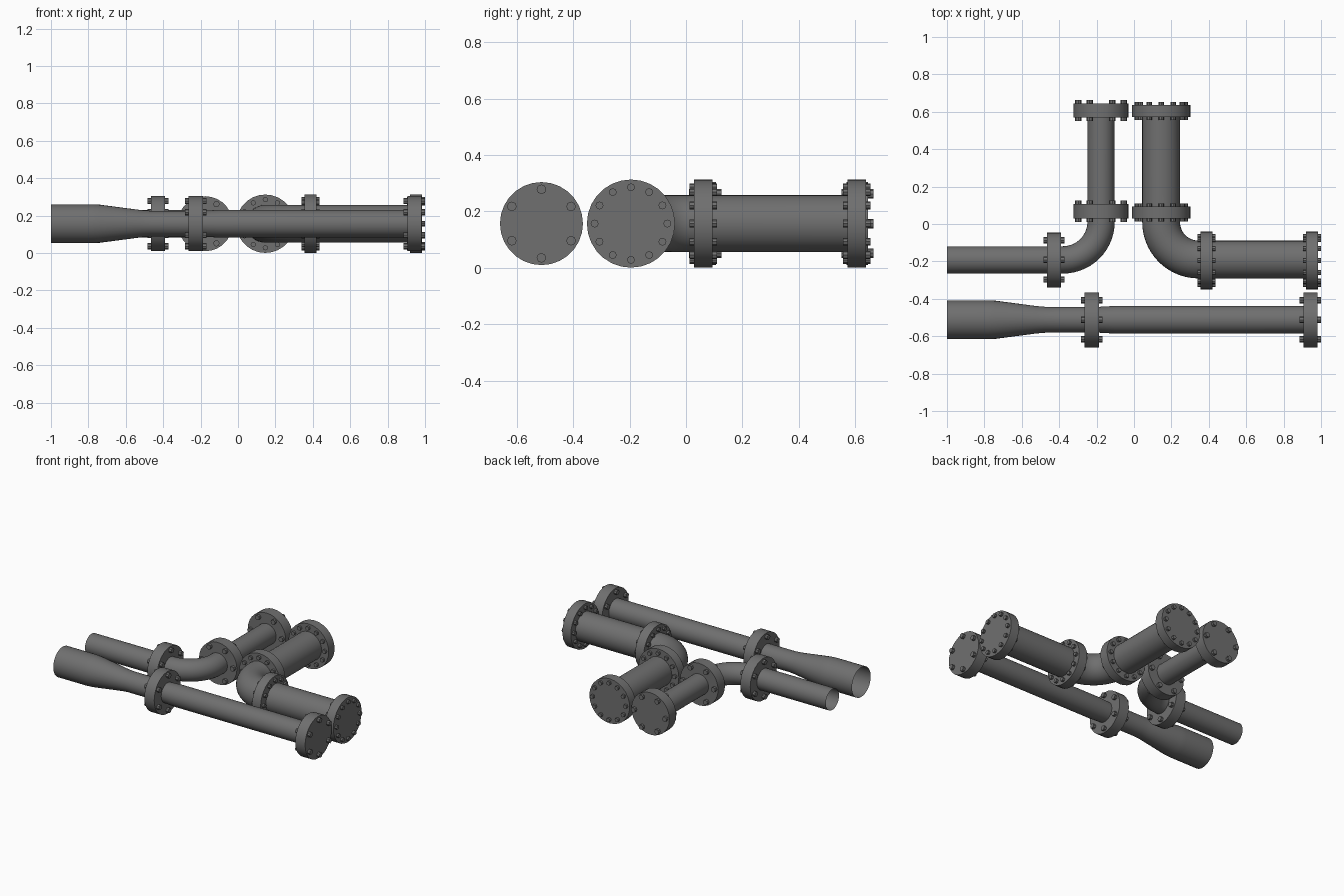
import bpy, bmesh, math
from mathutils import Vector, Matrix

cube = bpy.data.objects.get("Cube")
if cube:
    bpy.data.objects.remove(cube, do_unlink=True)

AXIS_Z = 0.157
UP = Vector((0, 0, 1))

steel = bpy.data.materials.new("dark grey steel")
steel.use_nodes = True
GREY = (0.16, 0.16, 0.16, 1)
steel.diffuse_color = GREY
steel.node_tree.nodes["Principled BSDF"].inputs["Base Color"].default_value = GREY


def finish(bm, name):
    mesh = bpy.data.meshes.new(name)
    bm.to_mesh(mesh)
    bm.free()
    mesh.materials.append(steel)
    ob = bpy.data.objects.new(name, mesh)
    bpy.context.collection.objects.link(ob)
    bpy.ops.object.select_all(action='DESELECT')
    ob.select_set(True)
    bpy.context.view_layer.objects.active = ob
    bpy.ops.object.shade_smooth_by_angle(angle=math.radians(35))
    return ob


def pipe(name, path, sides=32):
    """Open tube swept along a flat path of (x, y, radius)."""
    bm = bmesh.new()
    pts = [Vector((x, y, AXIS_Z)) for x, y, r in path]
    rings = []
    for i, p in enumerate(pts):
        tangent = (pts[min(i + 1, len(pts) - 1)] - pts[max(i - 1, 0)]).normalized()
        side = UP.cross(tangent)
        r = path[i][2]
        rings.append([bm.verts.new(p + r * (math.cos(a) * side + math.sin(a) * UP))
                      for a in (math.tau * k / sides for k in range(sides))])
    for a, b in zip(rings, rings[1:]):
        for k in range(sides):
            n = (k + 1) % sides
            bm.faces.new((a[k], a[n], b[n], b[k]))
    return finish(bm, name)


def flange(name, x, y, axis, radius, thick, bolts, bolt_r, reach):
    """Disc with a ring of through bolts; axis is 'x' or 'y'."""
    bm = bmesh.new()
    if axis == 'x':
        turn = Matrix.Rotation(math.pi / 2, 4, 'Y')
    else:
        turn = Matrix.Rotation(-math.pi / 2, 4, 'X')
    place = Matrix.Translation((x, y, AXIS_Z)) @ turn

    def cylinder(r, depth, sides, matrix):
        bmesh.ops.create_cone(bm, cap_ends=True, segments=sides, radius1=r,
                              radius2=r, depth=depth, matrix=matrix)

    cylinder(radius, thick, 28, place)
    ring = radius * 0.825
    for k in range(bolts):
        a = math.tau * k / bolts
        offset = Matrix.Translation((ring * math.cos(a), ring * math.sin(a), 0))
        cylinder(bolt_r, thick + 2 * reach, 8, place @ offset)
    return finish(bm, name)


def elbow(cx, cy, bend, start, end, r, steps=14):
    """Arc points between two angles in degrees."""
    angles = [math.radians(start + (end - start) * i / steps) for i in range(steps + 1)]
    return [(cx + bend * math.cos(a), cy + bend * math.sin(a), r) for a in angles]


# Straight front pipe with its wide reducer end
FRONT_Y = -0.512
pipe("front_reducer_pipe", [(x, FRONT_Y, r) for x, r in (
    (-1, 0.104), (-0.78, 0.104), (-0.74, 0.102), (-0.52, 0.073), (-0.47, 0.069),
    (-0.19, 0.069), (-0.1, 0.074), (0.96, 0.074))])

# Narrow bent pipe
pipe("narrow_bent_pipe", [(-1, -0.192, 0.073)]
     + elbow(-0.38, 0.012, 0.204, -90, 0, 0.073) + [(-0.176, 0.62, 0.073)])

# Wide bent pipe
pipe("wide_bent_pipe", [(0.145, 0.6, 0.101)]
     + elbow(0.345, 0.01, 0.2, 180, 270, 0.101) + [(0.97, -0.19, 0.101)])

# Six-bolt flanges
for name, x, y, axis in (("front_middle_flange", -0.226, FRONT_Y, 'x'),
                         ("front_end_flange", 0.943, FRONT_Y, 'x'),
                         ("narrow_side_flange", -0.428, -0.192, 'x'),
                         ("narrow_elbow_flange", -0.176, 0.068, 'y'),
                         ("narrow_back_flange", -0.176, 0.607, 'y')):
    flange(name, x, y, axis, 0.147, 0.076, 6, 0.017, 0.019)

# Twelve-bolt flanges
for name, x, y, axis in (("wide_side_flange", 0.388, -0.195, 'x'),
                         ("wide_end_flange", 0.952, -0.195, 'x'),
                         ("wide_elbow_flange", 0.146, 0.061, 'y'),
                         ("wide_back_flange", 0.146, 0.605, 'y')):
    flange(name, x, y, axis, 0.156, 0.065, 12, 0.014, 0.016)
